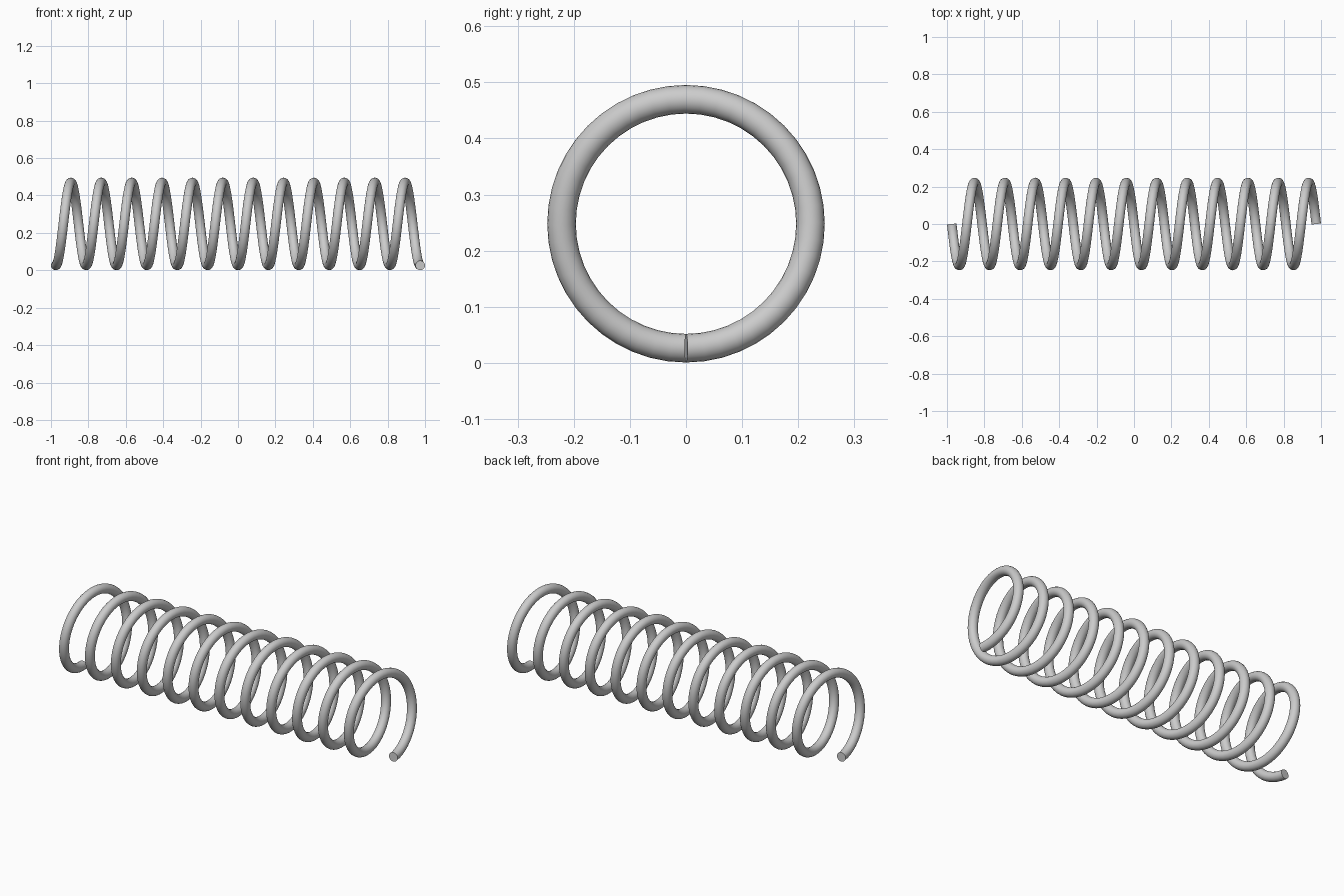
import bpy, bmesh
from math import sin, cos, pi
from mathutils import Vector

if "Cube" in bpy.data.objects:
    bpy.data.objects.remove(bpy.data.objects["Cube"])

TURNS, STEPS, SIDES = 12, 48, 20
COIL_R, WIRE_R, HALF, AXIS_Z = 0.2218, 0.0255, 0.9745, 0.248

bm = bmesh.new()
rings = []
n = TURNS * STEPS
# Sweep a round wire section along the helix
for i in range(n + 1):
    t = 2 * pi * i / STEPS
    radial = Vector((0, -sin(t), -cos(t)))
    centre = Vector((-HALF + 2 * HALF * i / n, 0, AXIS_Z)) + radial * COIL_R
    tangent = Vector((2 * HALF / (TURNS * 2 * pi), -COIL_R * cos(t), COIL_R * sin(t))).normalized()
    side = tangent.cross(radial)
    rings.append([bm.verts.new(centre + WIRE_R * (cos(a) * radial + sin(a) * side))
                  for a in (2 * pi * k / SIDES for k in range(SIDES))])
for a, b in zip(rings, rings[1:]):
    for k in range(SIDES):
        j = (k + 1) % SIDES
        bm.faces.new((a[k], a[j], b[j], b[k]))

# Flat cut ends
bm.faces.new(rings[0])
bm.faces.new(rings[-1])
bmesh.ops.recalc_face_normals(bm, faces=bm.faces)

mesh = bpy.data.meshes.new("coil_spring")
bm.to_mesh(mesh)
bm.free()
spring = bpy.data.objects.new("coil_spring", mesh)
bpy.context.collection.objects.link(spring)
bpy.context.view_layer.objects.active = spring
spring.select_set(True)
bpy.ops.object.shade_smooth_by_angle()
